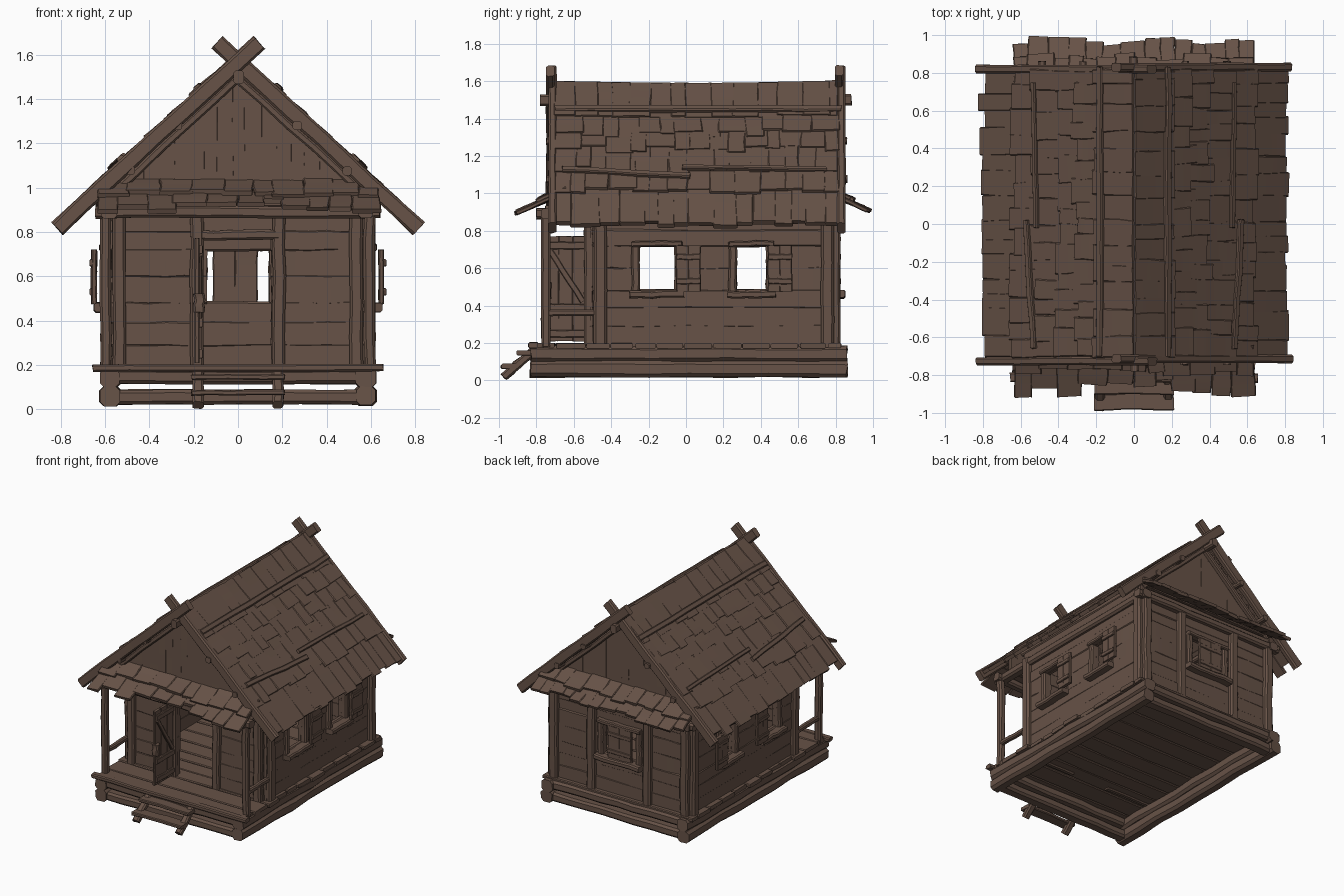
import bpy, bmesh, random
from mathutils import Vector as V

random.seed(7)
R = random.uniform
if "Cube" in bpy.data.objects:
    bpy.data.objects.remove(bpy.data.objects["Cube"], do_unlink=True)

wood = bpy.data.materials.new("weathered_brown_wood")
wood.use_nodes = True
COLOUR = (0.135, 0.085, 0.063, 1)
wood.diffuse_color = COLOUR
bsdf = wood.node_tree.nodes["Principled BSDF"]
bsdf.inputs["Base Color"].default_value = COLOUR
bsdf.inputs["Roughness"].default_value = 0.9

X, Y, Z = V((1, 0, 0)), V((0, 1, 0)), V((0, 0, 1))
SIDES = (-1, 1)
parts = {}


def beam(part, a, b, w, t, out=Z, wob=0.004, n=5):
    """Rough hewn timber from a to b: w wide, t thick along out."""
    bm = parts.setdefault(part, bmesh.new())
    a, b = V(a), V(b)
    d = (b - a).normalized()
    side = d.cross(out).normalized()
    up = side.cross(d)
    c = 0.22 * min(w, t)
    p, q = w / 2, t / 2
    section = [(p, q - c), (p - c, q), (c - p, q), (-p, q - c),
               (-p, c - q), (c - p, -q), (p - c, -q), (p, c - q)]
    rings = []
    for i in range(n + 1):
        mid = a.lerp(b, i / n) + side * R(-wob, wob) + up * R(-wob, wob) / 2
        s = R(0.95, 1.05)
        rings.append([bm.verts.new(mid + side * u * s + up * v * s + d * R(-wob, wob))
                      for u, v in section])
    for r0, r1 in zip(rings, rings[1:]):
        for k in range(8):
            bm.faces.new((r0[k], r0[k - 1], r1[k - 1], r1[k]))
    bm.faces.new(rings[0])
    bm.faces.new(rings[-1][::-1])


def strips(lo, hi, wmin, wmax):
    """Split a span into random neighbouring widths."""
    u = lo
    while u < hi - 0.01:
        w = min(R(wmin, wmax), hi - u)
        if hi - u - w < wmin / 2:
            w = hi - u
        yield u + w / 2, w
        u += w


def wall(part, at, out, lo, hi, holes, top):
    """Horizontal planks; holes are (start, end, bottom, top)."""
    rows = [0.17, 0.29, 0.39, 0.48, 0.6, 0.72, 0.8, 0.89, top]
    for z0, z1 in zip(rows, rows[1:]):
        zc, start = (z0 + z1) / 2, lo
        for h0, h1, b, t in sorted(holes) + [(hi, hi, 0, 9)]:
            if b < zc < t:
                lift = out * R(-0.004, 0.004)
                beam(part, at(start, zc) + lift, at(h0, zc) + lift, z1 - z0 + 0.016, 0.04, out, 0.003)
                start = h1


def window(name, at, out, lo, hi):
    """Frame with sill around an opening."""
    for u in (lo - 0.02, hi + 0.02):
        beam(name, at(u, 0.46) + out * 0.02, at(u, 0.74) + out * 0.02, 0.045, 0.05, out)
    beam(name, at(lo - 0.04, 0.73) + out * 0.03, at(hi + 0.04, 0.73) + out * 0.03, 0.03, 0.05, out)
    beam(name, at(lo - 0.05, 0.46) + out * 0.04, at(hi + 0.05, 0.46) + out * 0.04, 0.04, 0.08, out)


def shutter(name, at, out, lo, hi, off):
    """Two upright boards with two battens."""
    w = (hi - lo) / 2
    for u in (lo + w / 2, hi - w / 2):
        o = out * (off + R(0, 0.008))
        beam(name, at(u, 0.475) + o, at(u, 0.72) + o, w + 0.008, 0.024, out, 0.002)
    for z in (0.53, 0.66):
        o = out * (off + 0.015)
        beam(name, at(lo, z) + o, at(hi, z) + o, 0.03, 0.018, out, 0.002)


def roof_z(x):
    return 1.585 - 0.925 * abs(x)


# Log foundation
for s in SIDES:
    for z, h in ((0.06, 0.088), (0.142, 0.084)):
        beam("foundation_side_log", (0.575 * s, -0.83, z), (0.575 * s, 0.86, z), 0.09, h, wob=0.006, n=8)
for y in (-0.78, 0.8):
    for z in (0.055, 0.148):
        beam("foundation_cross_log", (-0.56, y, z), (0.56, y, z), 0.09, 0.068, wob=0.004, n=8)

# Floor planks, ends poking out past the logs
for y, w in strips(-0.82, 0.83, 0.1, 0.16):
    e = R(0.61, 0.64)
    beam("floor_plank", (-e, y, 0.185), (e, y, 0.185), w - 0.005, 0.028, wob=0.003)
beam("porch_edge_board", (-0.655, -0.815, 0.187), (0.655, -0.815, 0.187), 0.05, 0.032, n=8)

# Porch steps
for s in SIDES:
    beam("step_stringer", (0.18 * s, -0.8, 0.175), (0.18 * s, -0.975, 0.02), 0.045, 0.05, X)
for y, z in ((-0.94, 0.075), (-0.86, 0.145)):
    beam("step_tread", (-0.21, y, z), (0.21, y, z), 0.09, 0.025)

# Plank walls with door and window openings
SIDE_WINDOWS = ((-0.25, -0.06), (0.27, 0.43))
for s in SIDES:
    out = X * s
    at = lambda u, z, s=s: V((0.57 * s, u, z))
    wall("side_wall", at, out, -0.5, 0.78, [(a, b, 0.48, 0.72) for a, b in SIDE_WINDOWS], 0.98)
    for a, b in SIDE_WINDOWS:
        window("side_window_frame", at, out, a, b)
        shutter("side_shutter", at, out, b + 0.01, b + 0.135, 0.075)
    for y in (-0.46, 0.755):
        beam("side_corner_post", (0.59 * s, y, 0.18), (0.59 * s, y, 0.92), 0.07, 0.06, out)
    beam("wall_plate", (0.58 * s, -0.8, 0.89), (0.58 * s, 0.84, 0.89), 0.07, 0.06)

front = lambda u, z: V((u, -0.49, z))
back = lambda u, z: V((u, 0.77, z))
wall("front_wall", front, -Y, -0.57, 0.57, [(-0.16, 0.15, 0, 0.8)], 0.96)
wall("back_wall", back, Y, -0.57, 0.57, [(-0.14, 0.14, 0.48, 0.72)], 0.96)
window("back_window_frame", back, Y, -0.14, 0.14)
shutter("back_shutter", back, Y, -0.11, 0.085, 0.035)
for s in SIDES:
    for x in (0.535, 0.185):
        beam("front_wall_post", (x * s, -0.52, 0.19), (x * s, -0.52, 0.88), 0.06, 0.05, Y)
    for x in (0.555, 0.24):
        beam("back_wall_post", (x * s, 0.8, 0.18), (x * s, 0.8, 0.9), 0.065, 0.05, Y)
beam("door_lintel", (-0.18, -0.515, 0.785), (0.18, -0.515, 0.785), 0.045, 0.06, Y)

# Open door with ledges and brace
for y, w in strips(-0.75, -0.53, 0.06, 0.08):
    beam("door", (-0.185, y, 0.21), (-0.185, y, 0.77), w + 0.006, 0.022, X, 0.002)
for z in (0.25, 0.39, 0.72):
    beam("door", (-0.17, -0.745, z), (-0.17, -0.535, z), 0.04, 0.02, X, 0.002)
beam("door", (-0.17, -0.73, 0.7), (-0.17, -0.55, 0.42), 0.03, 0.018, X, 0.002)
beam("door_handle", (-0.175, -0.74, 0.44), (-0.175, -0.74, 0.52), 0.05, 0.04, Y)

# Porch posts, rails and front beams
for s in SIDES:
    beam("porch_post", (0.595 * s, -0.75, 0.18), (0.595 * s, -0.75, 0.9), 0.05, 0.05, Y, 0.006)
    beam("porch_rail", (0.595 * s, -0.75, 0.36), (0.595 * s, -0.48, 0.36), 0.035, 0.035)
for y in (-0.75, 0.8):
    beam("eave_beam", (-0.64, y, 0.89), (0.64, y, 0.89), 0.06, 0.055, wob=0.006, n=8)
for y, w in strips(-0.75, -0.48, 0.08, 0.1):
    beam("porch_ceiling", (-0.57, y, 0.925), (0.57, y, 0.925), w, 0.02)

# Gables: upright boards, rafters, skirt shingles, crossed bargeboards
for s, wall_y, barge_y, skirt_y in ((-1, -0.64, -0.72, -0.895), (1, 0.74, 0.825, 0.97)):
    out = Y * s
    for x, w in strips(-0.6, 0.6, 0.05, 0.075):
        beam("gable_board", (x, wall_y, 0.9), (x, wall_y, roof_z(x) - 0.03), w + 0.015, 0.03, out, 0.001, 3)
    for t in SIDES:
        beam("gable_rafter", (0, wall_y + 0.03 * s, 1.49), (0.57 * t, wall_y + 0.03 * s, 0.97), 0.035, 0.04, out)
        beam("bargeboard", (-0.095 * t, barge_y + 0.006 * t, 1.655),
             (0.815 * t, barge_y + 0.006 * t, 0.815), 0.075, 0.045, out, 0.003, 8)
    slope = lambda y: 1.005 - 0.42 * abs(y - wall_y)
    for row in range(2):
        for x, w in strips(-0.63, 0.63, 0.07, 0.15):
            if row:
                # upper row overlaps the lower one
                y0, y1, lift = wall_y, wall_y + s * R(0.12, 0.16), 0.02
            else:
                # shingles over the steps are worn shorter
                worn = 0.05 if s < 0 and abs(x) < 0.25 else 0
                y0, y1, lift = wall_y + 0.09 * s, skirt_y - s * (worn + R(-0.025, 0.03)), 0
            beam("gable_skirt_shingle", (x, y0, slope(y0) + lift + R(0, 0.012)),
                 (x + R(-0.01, 0.01), y1, slope(y1) + lift + R(0, 0.01)), w + 0.008, 0.022, Z, 0.004, 3)
    beam("gable_sill", (-0.54, wall_y + 0.03 * s, 1.0), (0.54, wall_y + 0.03 * s, 1.0), 0.03, 0.04, out)

# Ridge beam and purlins
beam("ridge_beam", (0, -0.78, 1.5), (0, 0.885, 1.5), 0.045, 0.06)
for s in SIDES:
    for x in (0.27, 0.49):
        z = roof_z(x) - 0.055
        beam("purlin", (x * s, -0.745, z), (x * s, 0.86, z), 0.04, 0.04)

# Roof: overlapping rows of split shingles on each slope
ROWS = ((0.48, 0.8), (0.42, 0.64), (0.32, 0.53), (0.24, 0.4), (0.16, 0.31), (0, 0.21))
for s in SIDES:
    normal = V((0.68 * s, 0, 0.735))
    for i, (x0, x1) in enumerate(ROWS):
        rough = 0.006 if x0 == 0 else 0.022
        for y, w in strips(-0.7, 0.81, 0.07, 0.15):
            end = x1 + R(-rough, rough * 0.8)
            sag = 0.012 * (1 - (y / 0.75) ** 2)
            low = R(0.014, 0.028) if i else 0
            beam("roof_shingle", (x0 * s, y, roof_z(x0) - sag + 0.008),
                 (end * s, y + R(-0.008, 0.008), roof_z(end) - sag + low), w + 0.012, 0.026, normal, 0.003, 3)
    # Long battens holding the shingles down
    beam("roof_batten", (0.18 * s, -0.7, roof_z(0.18) + 0.03), (0.18 * s, 0.83, roof_z(0.18) + 0.03),
         0.04, 0.03, normal, 0.004, 8)
    beam("roof_batten", (0.53 * s, -0.66, roof_z(0.53) + 0.035), (0.57 * s, 0.02, roof_z(0.57) + 0.035),
         0.035, 0.025, normal)
    beam("roof_batten", (0.52 * s, -0.02, roof_z(0.52) + 0.035), (0.53 * s, 0.75, roof_z(0.53) + 0.035),
         0.03, 0.025, normal)

# Turn each part into an object
for name, bm in parts.items():
    bmesh.ops.recalc_face_normals(bm, faces=bm.faces[:])
    mesh = bpy.data.meshes.new(name)
    bm.to_mesh(mesh)
    bm.free()
    mesh.materials.append(wood)
    ob = bpy.data.objects.new(name, mesh)
    bpy.context.scene.collection.objects.link(ob)
    bpy.ops.object.select_all(action="DESELECT")
    ob.select_set(True)
    bpy.context.view_layer.objects.active = ob
    bpy.ops.object.shade_smooth_by_angle(angle=0.6)
